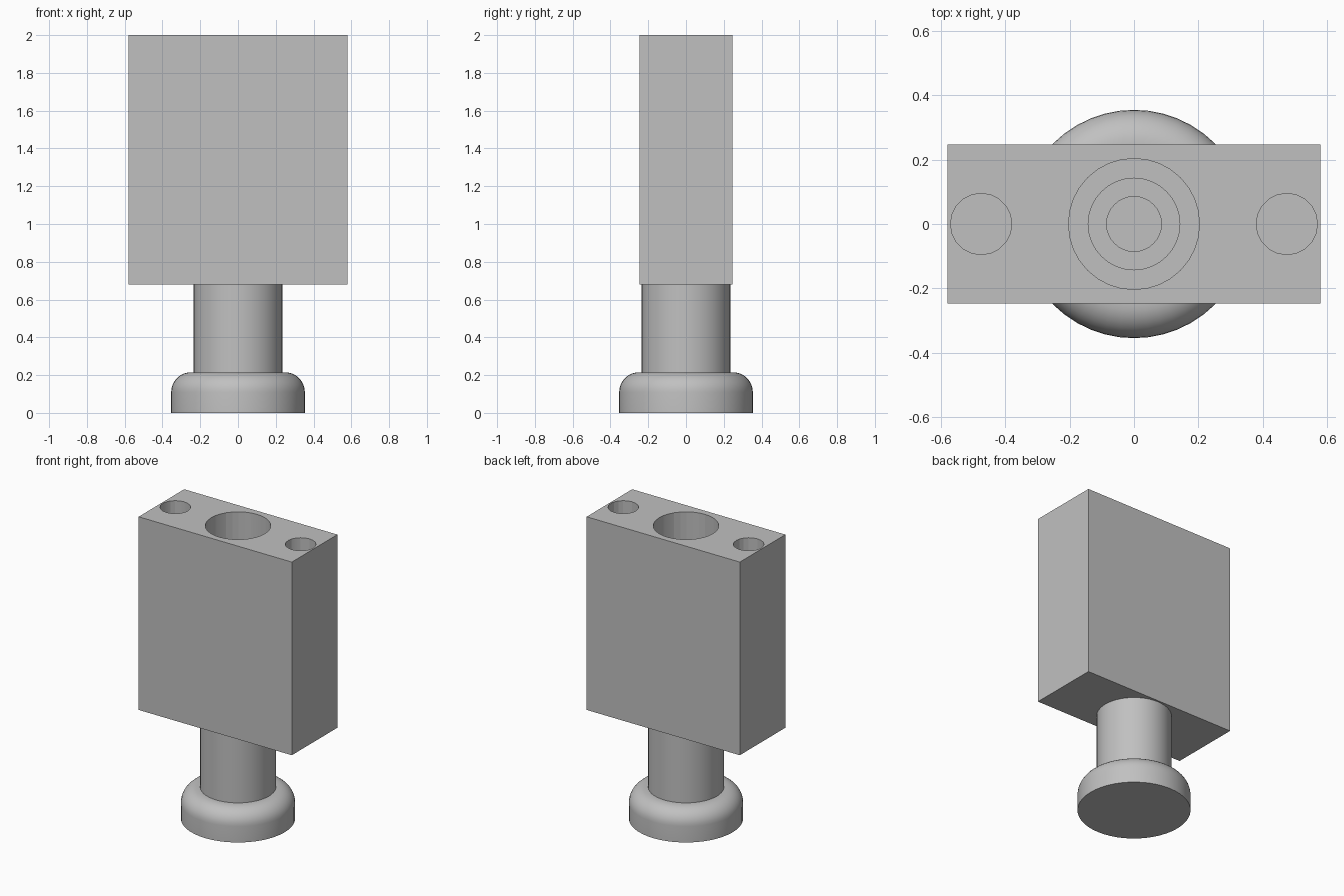
import bpy
import bmesh
import math

cube = bpy.data.objects.get("Cube")
if cube:
    bpy.data.objects.remove(cube, do_unlink=True)

# Single plain grey finish
grey = bpy.data.materials.new("plain_grey")
grey.use_nodes = True
GREY = (0.53, 0.53, 0.53, 1.0)
grey.diffuse_color = GREY
grey.node_tree.nodes["Principled BSDF"].inputs["Base Color"].default_value = GREY


def make_object(name, bm):
    bmesh.ops.recalc_face_normals(bm, faces=bm.faces)
    mesh = bpy.data.meshes.new(name)
    bm.to_mesh(mesh)
    bm.free()
    mesh.materials.append(grey)
    obj = bpy.data.objects.new(name, mesh)
    bpy.context.collection.objects.link(obj)
    return obj


def lathe(name, profile, sides, x=0.0):
    """Revolve (radius, z) points, axis to axis, around a vertical line at x."""
    bm = bmesh.new()
    verts = [bm.verts.new((r, 0, z)) for r, z in profile]
    edges = [bm.edges.new(pair) for pair in zip(verts, verts[1:])]
    bmesh.ops.spin(bm, geom=verts + edges, cent=(0, 0, 0), axis=(0, 0, 1),
                   angle=math.tau, steps=sides)
    bmesh.ops.remove_doubles(bm, verts=bm.verts, dist=1e-4)
    bmesh.ops.dissolve_limit(bm, angle_limit=0.01, verts=bm.verts, edges=bm.edges)
    bmesh.ops.translate(bm, verts=bm.verts, vec=(x, 0, 0))
    return make_object(name, bm)


def smooth(obj):
    bpy.ops.object.select_all(action="DESELECT")
    obj.select_set(True)
    bpy.context.view_layer.objects.active = obj
    bpy.ops.object.shade_smooth_by_angle(angle=math.radians(35))


# Heights and main radii
TOP, BODY_BASE, FOOT_TOP = 2.0, 0.68, 0.215
STEM_R, FOOT_R, FILLET = 0.235, 0.354, 0.105

# Rectangular body block
bm = bmesh.new()
bmesh.ops.create_cube(bm, size=1)
bmesh.ops.scale(bm, vec=(1.158, 0.492, TOP - BODY_BASE), verts=bm.verts)
bmesh.ops.translate(bm, vec=(0, 0, (TOP + BODY_BASE) / 2), verts=bm.verts)
body = make_object("body_block", bm)

# Stepped centre bore and the two side holes
over = TOP + 0.1
cutters = [lathe("bore_cutter", [(0, over), (0.203, over), (0.203, 1.05), (0.142, 1.05),
                                 (0.142, 0.88), (0.085, 0.88), (0.085, 0.75), (0, 0.75)], 32)]
for side, x in (("left", 0.474), ("right", -0.474)):
    cutters.append(lathe(side + "_hole_cutter",
                         [(0, over), (0.095, over), (0.095, 1.05), (0, 1.05)], 20, x))
for cutter in cutters:
    cutter.hide_render = True
    mod = body.modifiers.new(cutter.name, "BOOLEAN")
    mod.operation = "DIFFERENCE"
    mod.solver = "EXACT"
    mod.object = cutter
smooth(body)
for mod_name in [m.name for m in body.modifiers if m.type == "BOOLEAN"]:
    bpy.ops.object.modifier_move_to_index(modifier=mod_name, index=0)
    bpy.ops.object.modifier_apply(modifier=mod_name)
for cutter in cutters:
    bpy.data.objects.remove(cutter, do_unlink=True)
smooth(body)

# Round stem below the block
smooth(lathe("stem", [(0, BODY_BASE), (STEM_R, BODY_BASE),
                      (STEM_R, FOOT_TOP), (0, FOOT_TOP)], 48))

# Foot disc with a rounded upper rim
rim = [(FOOT_R - FILLET + FILLET * math.sin(a), FOOT_TOP - FILLET + FILLET * math.cos(a))
       for a in (i * math.pi / 16 for i in range(9))]
smooth(lathe("foot", [(0, FOOT_TOP)] + rim + [(FOOT_R, 0), (0, 0)], 48))
